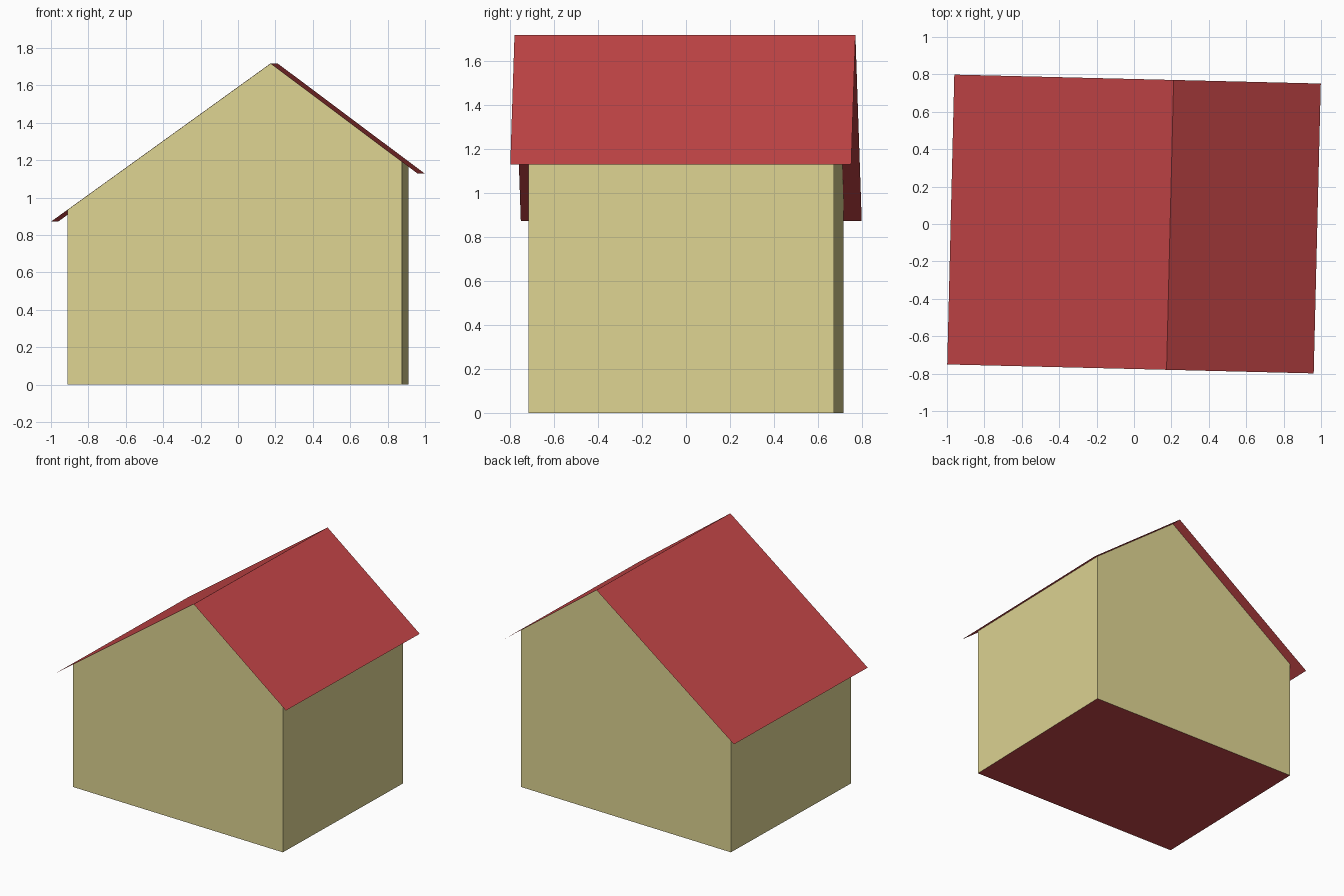
import bpy
import bmesh
import math

cube = bpy.data.objects.get("Cube")
if cube:
    bpy.data.objects.remove(cube, do_unlink=True)

TURN = math.radians(-1.4)              # the house sits slightly turned on its plot
RIDGE = (0.193, 1.717)                 # x, z of the ridge line
LOW_EAVE, HIGH_EAVE = (-0.98, 0.872), (0.98, 1.128)
ROOF_HALF_LENGTH = 0.775
WALL_HALF_WIDTH, WALL_HALF_DEPTH = 0.895, 0.695


def make_material(name, colour):
    mat = bpy.data.materials.new(name)
    mat.use_nodes = True
    mat.diffuse_color = (*colour, 1)
    mat.node_tree.nodes["Principled BSDF"].inputs["Base Color"].default_value = (*colour, 1)
    return mat


def make_object(name, bm, materials):
    mesh = bpy.data.meshes.new(name)
    bm.to_mesh(mesh)
    bm.free()
    for mat in materials:
        mesh.materials.append(mat)
    obj = bpy.data.objects.new(name, mesh)
    obj.rotation_euler.z = TURN
    bpy.context.collection.objects.link(obj)
    return obj


def roof_height(x):
    """Height of the roof surface above a given x."""
    eave = LOW_EAVE if x < RIDGE[0] else HIGH_EAVE
    t = (x - eave[0]) / (RIDGE[0] - eave[0])
    return eave[1] + t * (RIDGE[1] - eave[1])


red = make_material("roof red", (0.552, 0.060, 0.063))
cream = make_material("wall cream", (0.730, 0.658, 0.287))

# Walls and floor: gable profile extruded front to back, open under the roof
w = WALL_HALF_WIDTH
profile = [(-w, 0), (w, 0), (w, roof_height(w)), RIDGE, (-w, roof_height(-w))]
bm = bmesh.new()
front = bm.faces.new([bm.verts.new((x, -WALL_HALF_DEPTH, z)) for x, z in profile])
back = bmesh.ops.extrude_face_region(bm, geom=[front], use_keep_orig=True)
bmesh.ops.translate(bm, vec=(0, 2 * WALL_HALF_DEPTH, 0),
                    verts=[v for v in back["geom"] if isinstance(v, bmesh.types.BMVert)])
bmesh.ops.recalc_face_normals(bm, faces=bm.faces)
bm.normal_update()
for face in bm.faces:
    face.material_index = 1 if face.normal.z < -0.5 else 0
bmesh.ops.delete(bm, geom=[f for f in bm.faces if f.normal.z > 0.1], context="FACES")
make_object("walls_and_floor", bm, [cream, red])

# Roof: thin folded sheet overhanging on all sides
bm = bmesh.new()
rows = [[bm.verts.new((x, y, z)) for y in (-ROOF_HALF_LENGTH, ROOF_HALF_LENGTH)]
        for x, z in (LOW_EAVE, RIDGE, HIGH_EAVE)]
for a, b in zip(rows, rows[1:]):
    bm.faces.new((a[0], b[0], b[1], a[1]))
make_object("roof", bm, [red])
